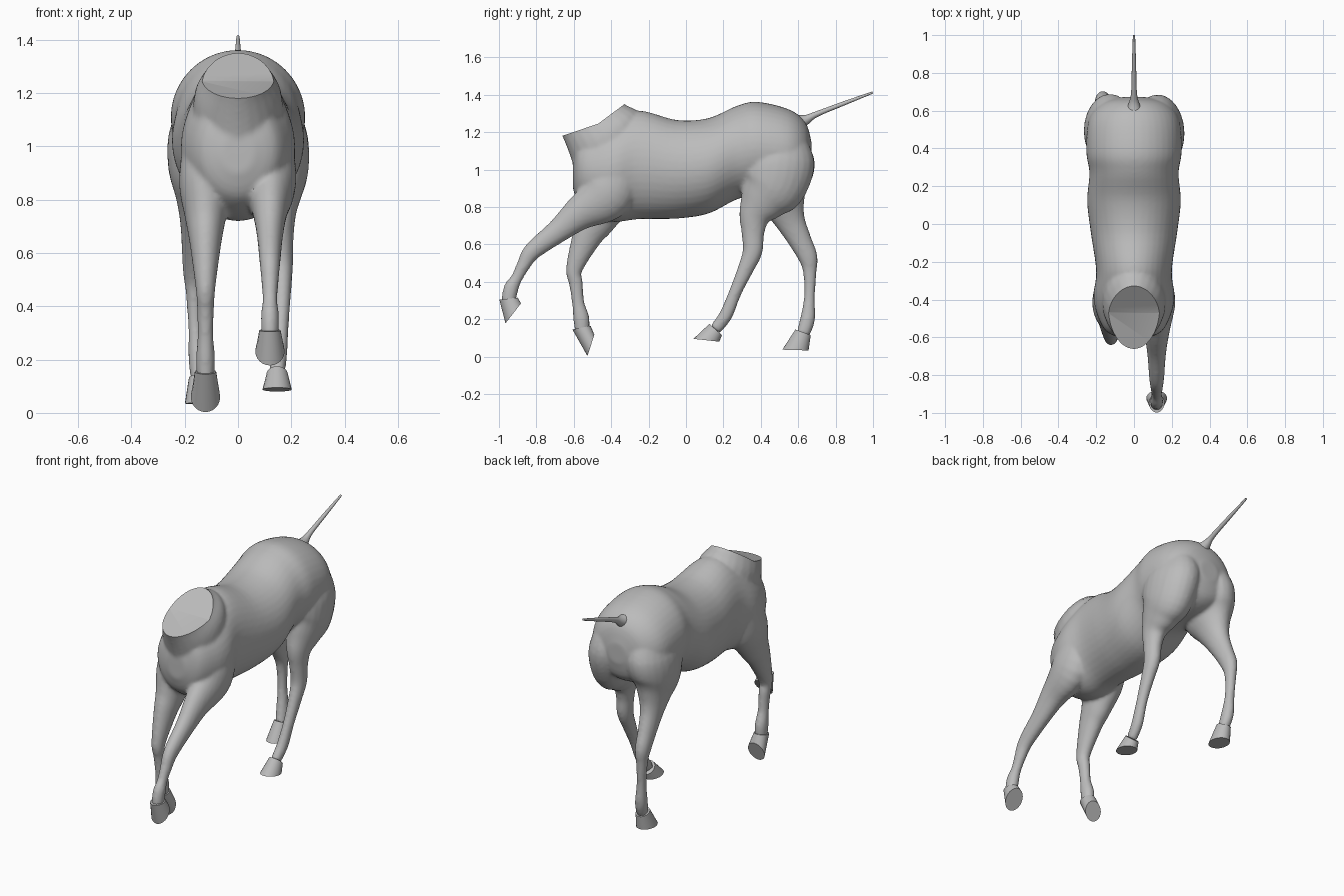
import bpy, bmesh, math
from mathutils import Vector

if "Cube" in bpy.data.objects:
    bpy.data.objects.remove(bpy.data.objects["Cube"])

grey = bpy.data.materials.new("plain grey")
grey.use_nodes = True
grey.diffuse_color = (0.5, 0.5, 0.5, 1)
grey.node_tree.nodes["Principled BSDF"].inputs["Base Color"].default_value = (0.5, 0.5, 0.5, 1)


def spline(rows, steps=5):
    """Catmull-Rom interpolation through rows of numbers."""
    out = []
    for i in range(len(rows) - 1):
        p0, p1, p2, p3 = (rows[max(0, min(len(rows) - 1, i + k))] for k in (-1, 0, 1, 2))
        for s in range(steps):
            t = s / steps
            out.append([0.5 * (2 * b + (c - a) * t + (2 * a - 5 * b + 4 * c - d) * t * t
                               + (3 * b - a - 3 * c + d) * t ** 3)
                        for a, b, c, d in zip(p0, p1, p2, p3)])
    return out + [list(rows[-1])]


def ring(center, u, v, n=24):
    """Closed ellipse around a centre, spanned by two half axes."""
    angles = [math.tau * i / n for i in range(n)]
    return [center + u * math.cos(a) + v * math.sin(a) for a in angles]


def slanted_ring(x, front, back, w):
    """Ring between a front and a back point given as (y, z)."""
    f, b = Vector((x, *front)), Vector((x, *back))
    return ring((f + b) / 2, (f - b) / 2, Vector((w, 0, 0)))


def loft(bm, rings):
    """Skin a list of rings and cap both ends."""
    loops = [[bm.verts.new(p) for p in r] for r in rings]
    n = len(loops[0])
    faces = [bm.faces.new(loops[0]), bm.faces.new(loops[-1])]
    for a, b in zip(loops, loops[1:]):
        for i in range(n):
            j = (i + 1) % n
            faces.append(bm.faces.new((a[i], a[j], b[j], b[i])))
    bmesh.ops.recalc_face_normals(bm, faces=faces)


def limb(bm, rows, x_rule, w_rule):
    """Tapered tube; rows are y, z, side-view radius. Rules give x and width."""
    rows = spline(rows)
    rings = []
    for i, (y, z, r) in enumerate(rows):
        a, b = rows[max(i - 1, 0)], rows[min(i + 1, len(rows) - 1)]
        t = Vector((0, b[0] - a[0], b[1] - a[1])).normalized()
        rings.append(ring(Vector((x_rule(z), y, z)), Vector((0, -t.z, t.y)) * r,
                          Vector((w_rule(r), 0, 0))))
    loft(bm, rings)


def finish(name, bm):
    mesh = bpy.data.meshes.new(name)
    bm.to_mesh(mesh)
    bm.free()
    mesh.materials.append(grey)
    ob = bpy.data.objects.new(name, mesh)
    bpy.context.collection.objects.link(ob)
    return ob


def shade(ob):
    bpy.ops.object.select_all(action='DESELECT')
    ob.select_set(True)
    bpy.context.view_layer.objects.active = ob
    bpy.ops.object.shade_smooth_by_angle(angle=math.radians(40))


def leg(bm, name, rows, x_rule, hoof):
    """Leg tube in the body skin, plus a separate hoof wider at the sole."""
    limb(bm, rows, x_rule, lambda r: 0.008 + 0.65 * r)
    coronet_front, coronet_back, toe, heel = hoof
    x = x_rule(rows[-1][1])
    hoof_bm = bmesh.new()
    loft(hoof_bm, [slanted_ring(x, coronet_front, coronet_back, 0.04),
                   slanted_ring(x, toe, heel, 0.055)])
    shade(finish(name + "_hoof", hoof_bm))


def hind_x(z):
    """Hind legs bow outwards at the hock."""
    return 0.12 + 0.045 * math.sin(math.pi * max(0, 1.1 - z) / 1.2)


skin = bmesh.new()

# Torso: y, top, bottom, half width
torso = [(-0.605, 1.05, 0.90, 0.06), (-0.57, 1.16, 0.81, 0.145), (-0.48, 1.21, 0.745, 0.195),
         (-0.38, 1.26, 0.72, 0.215), (-0.25, 1.315, 0.735, 0.20), (-0.05, 1.265, 0.738, 0.228),
         (0.12, 1.275, 0.765, 0.248), (0.27, 1.34, 0.84, 0.236), (0.38, 1.362, 0.86, 0.252),
         (0.55, 1.322, 0.87, 0.24), (0.64, 1.25, 0.92, 0.17), (0.672, 1.14, 1.02, 0.06)]
loft(skin, [ring(Vector((0, y, (t + b) / 2)), Vector((0, 0, (t - b) / 2)), Vector((w, 0, 0)), 40)
            for y, t, b, w in spline(torso)])

# Neck: front y and z, back y and z, half width
neck = [(-0.56, 0.88, -0.18, 1.18, 0.17), (-0.615, 1.06, -0.25, 1.305, 0.165),
        (-0.662, 1.18, -0.33, 1.352, 0.122), (-0.70, 1.25, -0.37, 1.43, 0.115)]
loft(skin, [slanted_ring(0, r[:2], r[2:4], r[4]) for r in spline(neck)])

# Front legs: the left one reaches forward, the right one folds back
shoulder = (-0.36, 1.02, 0.12)
leg(skin, "front_left",
    [shoulder, (-.42, .87, .14), (-.57, .765, .092), (-.68, .675, .065), (-.82, .565, .048),
     (-.868, .49, .037), (-.905, .42, .031), (-.935, .365, .04), (-.95, .29, .038)],
    lambda z: 0.12, [(-.998, .305), (-.9, .315), (-.965, .178), (-.882, .285)])
leg(skin, "front_right",
    [shoulder, (-.42, .86, .14), (-.48, .73, .105), (-.53, .64, .08), (-.597, .47, .045),
     (-.588, .39, .037), (-.577, .29, .033), (-.56, .205, .043), (-.555, .13, .038)],
    lambda z: -0.122, [(-.607, .145), (-.51, .165), (-.527, .003), (-.49, .117)])

# Hind legs: the left one swings under the belly, the right one pushes back
haunch = [(0.5, 1.2, 0.12), (0.495, 1.06, 0.192)]
leg(skin, "hind_left",
    haunch + [(.465, .92, .18), (.41, .83, .13), (.367, .75, .085), (.358, .66, .061),
              (.355, .56, .053), (.315, .46, .042), (.262, .34, .034), (.212, .22, .036),
              (.155, .145, .032)],
    hind_x, [(.125, .175), (.192, .115), (.04, .095), (.178, .08)])
leg(skin, "hind_right",
    haunch + [(.495, .92, .175), (.525, .81, .115), (.56, .72, .08), (.61, .62, .062),
              (.652, .53, .052), (.662, .45, .036), (.66, .32, .029), (.65, .2, .04),
              (.625, .12, .036)],
    lambda z: -hind_x(z), [(.585, .145), (.667, .115), (.515, .037), (.655, .033)])
body = finish("body", skin)

# Wedge that cuts the neck flat
wedge_bm = bmesh.new()
outline = [(-.9, 1.1), (-.47, 1.245), (-.1, 1.52), (-.1, 2), (-.9, 2)]
loft(wedge_bm, [[Vector((x, y, z)) for y, z in outline] for x in (-.4, .4)])
wedge = finish("neck_cutter", wedge_bm)
wedge.hide_render = True

# Fuse the parts into one smooth skin, then cut the neck
fuse = body.modifiers.new("fuse", 'REMESH')
fuse.mode = 'VOXEL'
fuse.voxel_size = 0.01
soften = body.modifiers.new("soften", 'SMOOTH')
soften.factor = 0.5
soften.iterations = 6
cut = body.modifiers.new("neck_cut", 'BOOLEAN')
cut.operation = 'DIFFERENCE'
cut.solver = 'EXACT'
cut.object = wedge
bpy.context.view_layer.objects.active = body
for name in ("fuse", "soften", "neck_cut"):
    bpy.ops.object.modifier_apply(modifier=name)
bpy.data.objects.remove(wedge)
shade(body)

# Tail
tail = bmesh.new()
limb(tail, [(.60, 1.25, .045), (.645, 1.268, .026), (.70, 1.297, .015), (.85, 1.356, .011),
            (.998, 1.412, .006)], lambda z: 0, lambda r: r)
shade(finish("tail", tail))
